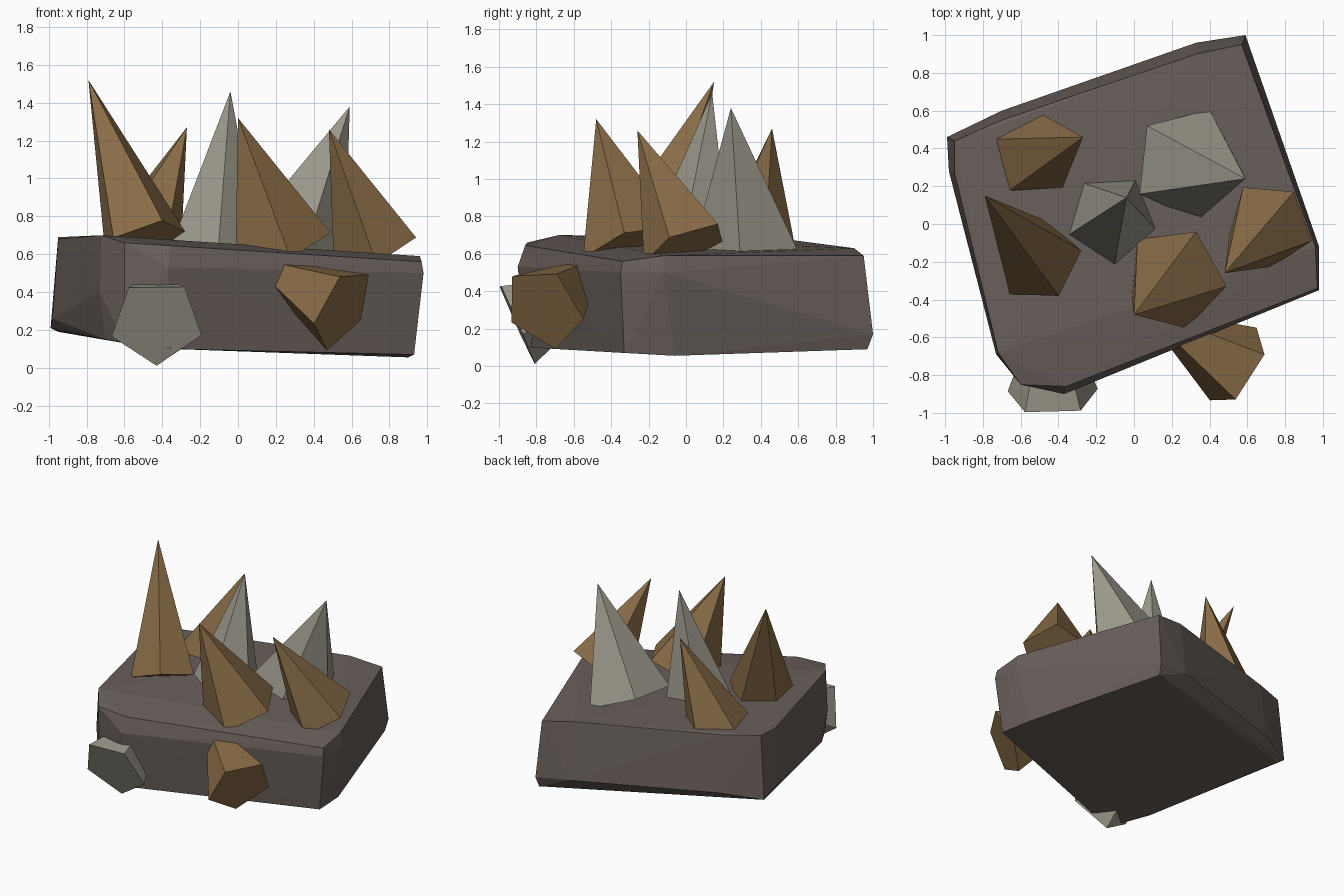
import bpy
import bmesh
from math import radians
from mathutils import Quaternion, Vector

default_cube = bpy.data.objects.get("Cube")
if default_cube:
    bpy.data.objects.remove(default_cube, do_unlink=True)


def make_material(name, colour):
    material = bpy.data.materials.new(name)
    material.use_nodes = True
    material.diffuse_color = (*colour, 1)
    shader = next(n for n in material.node_tree.nodes if n.type == "BSDF_PRINCIPLED")
    shader.inputs["Base Color"].default_value = (*colour, 1)
    shader.inputs["Roughness"].default_value = 0.9
    return material


stone = make_material("dark stone", (0.14, 0.115, 0.103))
amber = make_material("amber brown", (0.25, 0.15, 0.063))
quartz = make_material("pale grey", (0.33, 0.315, 0.26))


def convex_part(name, points, material):
    """Wrap a flat-shaded convex shell around the points."""
    bm = bmesh.new()
    for point in points:
        bm.verts.new(point)
    hull = bmesh.ops.convex_hull(bm, input=bm.verts)
    loose = {g for g in hull["geom_interior"] + hull["geom_unused"]
             if isinstance(g, bmesh.types.BMVert)}
    bmesh.ops.delete(bm, geom=list(loose), context="VERTS")
    bmesh.ops.recalc_face_normals(bm, faces=bm.faces)
    mesh = bpy.data.meshes.new(name)
    bm.to_mesh(mesh)
    bm.free()
    mesh.materials.append(material)
    part = bpy.data.objects.new(name, mesh)
    bpy.context.scene.collection.objects.link(part)
    return part


def crystal(name, centre, apex, corner, material, sides=5):
    """Pyramid on a regular base square to its axis, turned to meet one corner."""
    centre, apex = Vector(centre), Vector(apex)
    axis = (apex - centre).normalized()
    spoke = Vector(corner) - centre
    spoke -= axis * spoke.dot(axis)
    ring = [centre + Quaternion(axis, radians(360 * i / sides)) @ spoke
            for i in range(sides)]
    return convex_part(name, ring + [apex], material)


# Chipped rock slab: upper rim, chipped flanks, underside
upper_rim = [
    (-.95, .44, .69), (-.95, .27, .68), (-.72, -.68, .7), (-.6, -.85, .66),
    (-.36, -.86, .645), (.97, -.34, .56), (.96, -.12, .59), (.57, .95, .59),
    (.33, .9, .63), (-.7, .55, .67),
]
flanks = [
    (-.99, .46, .21), (-.98, .28, .26), (-.73, -.69, .4), (-.37, -.9, .53),
    (.98, -.35, .5), (.98, -.12, .5), (.59, 1, .17), (.33, .96, .2),
    (-.7, .6, .24),
]
underside = [
    (-.95, .43, .19), (-.7, -.66, .15), (-.6, -.84, .13), (-.36, -.85, .1),
    (.93, -.33, .07), (.9, -.06, .055), (.58, .97, .09),
]
convex_part("rock_slab", upper_rim + flanks + underside, stone)

# Crystals growing from the top
crystal("left_tall_crystal", (-.5, -.2, .67), (-.79, .15, 1.52), (-.4, -.38, .78), amber)
crystal("back_small_crystal", (-.52, .36, .61), (-.27, .46, 1.27), (-.73, .45, .68), amber)
crystal("front_crystal", (.22, -.28, .64), (0, -.48, 1.32), (.49, -.33, .71), amber)
crystal("side_crystal", (.72, 0, .64), (.48, -.26, 1.26), (.94, -.09, .69), amber)
crystal("centre_crystal", (-.12, .03, .62), (-.04, .14, 1.46), (-.35, -.06, .65), quartz)
crystal("back_large_crystal", (.28, .32, .62), (.59, .24, 1.38), (.07, .52, .73), quartz)

# Crystals driven point first into the front wall
crystal("front_wall_amber", (.55, -.76, .31), (.03, -.44, .59), (.54, -.93, .48), amber)
crystal("front_wall_quartz", (-.43, -.91, .24), (-.45, -.3, .51), (-.43, -.81, .01), quartz)
